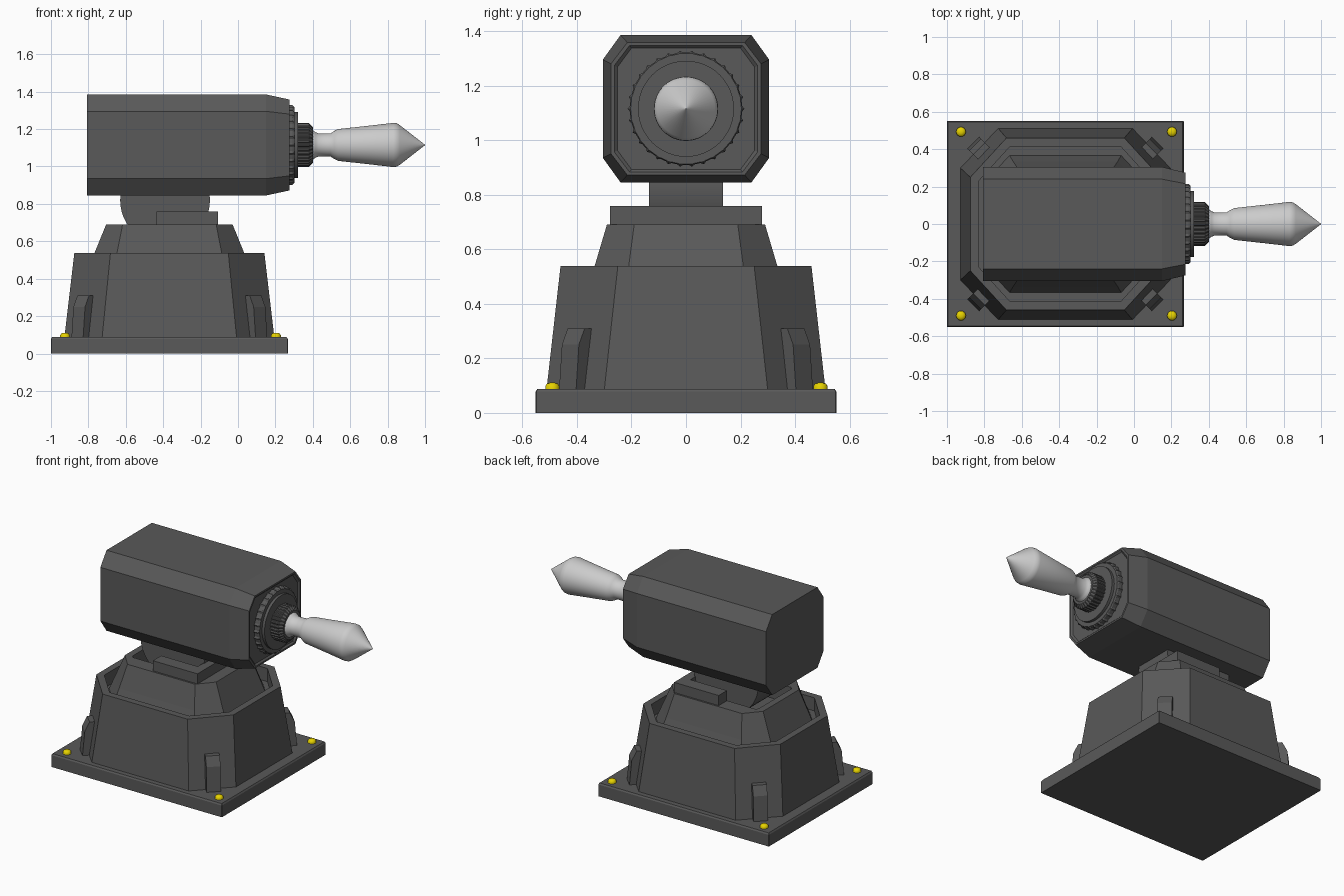
import bpy, bmesh, math
from mathutils import Vector

if "Cube" in bpy.data.objects:
    bpy.data.objects.remove(bpy.data.objects["Cube"])

BX = -0.367         # centre of the base in x
AZ = 1.115          # height of the barrel axis


def material(name, rgb):
    m = bpy.data.materials.new(name)
    m.diffuse_color = (*rgb, 1)
    m.use_nodes = True
    m.node_tree.nodes["Principled BSDF"].inputs["Base Color"].default_value = m.diffuse_color
    return m


dark = material("dark_grey", (0.1, 0.1, 0.1))
yellow = material("bolt_yellow", (0.8, 0.65, 0.0))


def loft(name, rings, smooth=None, mat=dark):
    """Skin a list of equal-length closed rings and cap both ends."""
    bm = bmesh.new()
    rows = [[bm.verts.new(p) for p in r] for r in rings]
    n = len(rows[0])
    for a, b in zip(rows, rows[1:]):
        for i in range(n):
            bm.faces.new((a[i], a[(i + 1) % n], b[(i + 1) % n], b[i]))
    bm.faces.new(rows[0][::-1])
    bm.faces.new(rows[-1])
    bmesh.ops.recalc_face_normals(bm, faces=bm.faces)
    me = bpy.data.meshes.new(name)
    bm.to_mesh(me)
    bm.free()
    ob = bpy.data.objects.new(name, me)
    bpy.context.collection.objects.link(ob)
    if mat:
        me.materials.append(mat)
    if smooth:
        bpy.ops.object.select_all(action='DESELECT')
        ob.select_set(True)
        bpy.context.view_layer.objects.active = ob
        bpy.ops.object.shade_smooth_by_angle(angle=math.radians(smooth))
    return ob


def oct_pts(hx, hy, fx, fy):
    """Octagon outline: half sizes hx, hy and half flat lengths fx, fy."""
    return [(hx, -fy), (hx, fy), (fx, hy), (-fx, hy),
            (-hx, fy), (-hx, -fy), (-fx, -hy), (fx, -hy)]


def oct_z(z, hx, hy, fx, fy, cx=BX):
    return [(cx + x, y, z) for x, y in oct_pts(hx, hy, fx, fy)]


def oct_x(x, hy, hz, fy, fz):
    return [(x, y, AZ + z) for y, z in oct_pts(hy, hz, fy, fz)]


def circle_x(x, r, n=48):
    return [(x, r * math.cos(2 * math.pi * i / n), AZ + r * math.sin(2 * math.pi * i / n))
            for i in range(n)]


def gear_x(x, r, depth, teeth, wide=2):
    """Toothed outline around the barrel axis; wide = quarters of pitch per tooth."""
    pts = []
    for i in range(teeth * 4):
        a = 2 * math.pi * i / (teeth * 4)
        q = r if i % 4 < wide else r - depth
        pts.append((x, q * math.cos(a), AZ + q * math.sin(a)))
    return pts


# base plate with a softened top edge
loft("base_plate", [oct_z(z, 0.633 - d, 0.551 - d, 0.631 - d, 0.549 - d)
                    for z, d in ((0, 0), (0.078, 0), (0.088, 0.006))])

# lower octagonal body with an open recess behind its rim
loft("lower_body", [
    oct_z(0.08, 0.562, 0.512, 0.36, 0.30),
    oct_z(0.538, 0.508, 0.46, 0.315, 0.25),
    oct_z(0.538, 0.463, 0.415, 0.295, 0.23),
    oct_z(0.45, 0.463, 0.415, 0.295, 0.23)])

# upper body rising from the recess, with a pocket for the pivot
loft("upper_body", [
    oct_z(0.44, 0.44, 0.37, 0.30, 0.22),
    oct_z(0.538, 0.40, 0.335, 0.28, 0.21),
    oct_z(0.69, 0.338, 0.29, 0.25, 0.19),
    oct_z(0.69, 0.25, 0.19, 0.235, 0.175, -0.41),
    oct_z(0.58, 0.25, 0.19, 0.235, 0.175, -0.41)])

# U-shaped collar round the front of the pivot
u = [(-0.437, -0.278), (-0.106, -0.278), (-0.106, 0.278), (-0.437, 0.278),
     (-0.437, 0.19), (-0.165, 0.19), (-0.165, -0.19), (-0.437, -0.19)]
loft("pivot_collar", [[(x, y, z) for x, y in u] for z in (0.68, 0.758)])

# pivot disc
loft("pivot_disc", [[(-0.39 + 0.24 * math.cos(2 * math.pi * i / 48), y,
                      0.82 + 0.24 * math.sin(2 * math.pi * i / 48)) for i in range(48)]
                    for y in (-0.135, 0.135)], 30)

# corner buttresses: side profile (outward, height), given a width
prof = [(-0.12, 0.08), (0.06, 0.08), (0.045, 0.25), (0.015, 0.31), (-0.12, 0.31)]
for sx in (-1, 1):
    for sy in (-1, 1):
        out = Vector((sx, sy, 0)).normalized()
        side = Vector((-out.y, out.x, 0))
        mid = Vector((BX + sx * 0.45, sy * 0.392, 0))
        loft("corner_buttress", [[mid + out * d + side * w + Vector((0, 0, z))
                                  for d, z in prof] for w in (-0.044, 0.044)])

# yellow bolts
for x in (-0.925, 0.203):
    for y in (-0.49, 0.493):
        loft("bolt", [[(x + r * math.cos(i * math.pi / 8), y + r * math.sin(i * math.pi / 8), z)
                       for i in range(16)]
                      for z, r in ((0.08, 0.026), (0.098, 0.026), (0.107, 0.02), (0.111, 0.008))],
             50, yellow)

# chamfered housing with tapered nose and shallow inset front
loft("housing", [
    oct_x(-0.807, 0.305, 0.27, 0.24, 0.18),
    oct_x(0.15, 0.305, 0.27, 0.24, 0.18),
    oct_x(0.275, 0.275, 0.243, 0.215, 0.165),
    oct_x(0.275, 0.263, 0.232, 0.207, 0.158),
    oct_x(0.265, 0.252, 0.222, 0.20, 0.152)])

# stepped front rings and ribbed collar
loft("toothed_ring", [gear_x(0.25, 0.214, 0.008, 30, 1), gear_x(0.292, 0.214, 0.008, 30, 1),
                      gear_x(0.302, 0.204, 0.002, 30, 1)])
loft("front_ring", [circle_x(0.28, 0.176), circle_x(0.32, 0.176)], 30)
loft("ribbed_collar", [gear_x(0.31, 0.117, 0.006, 32), gear_x(0.38, 0.117, 0.006, 32),
                       gear_x(0.40, 0.095, 0.004, 32)])

# turned barrel with pointed tip
loft("barrel", [circle_x(x, r) for x, r in (
    (0.38, 0.08), (0.40, 0.078), (0.415, 0.068), (0.43, 0.062), (0.495, 0.062),
    (0.515, 0.075), (0.535, 0.085), (0.70, 0.103), (0.83, 0.118), (0.848, 0.116),
    (0.865, 0.106), (1.0, 0.001))], 40, None)
